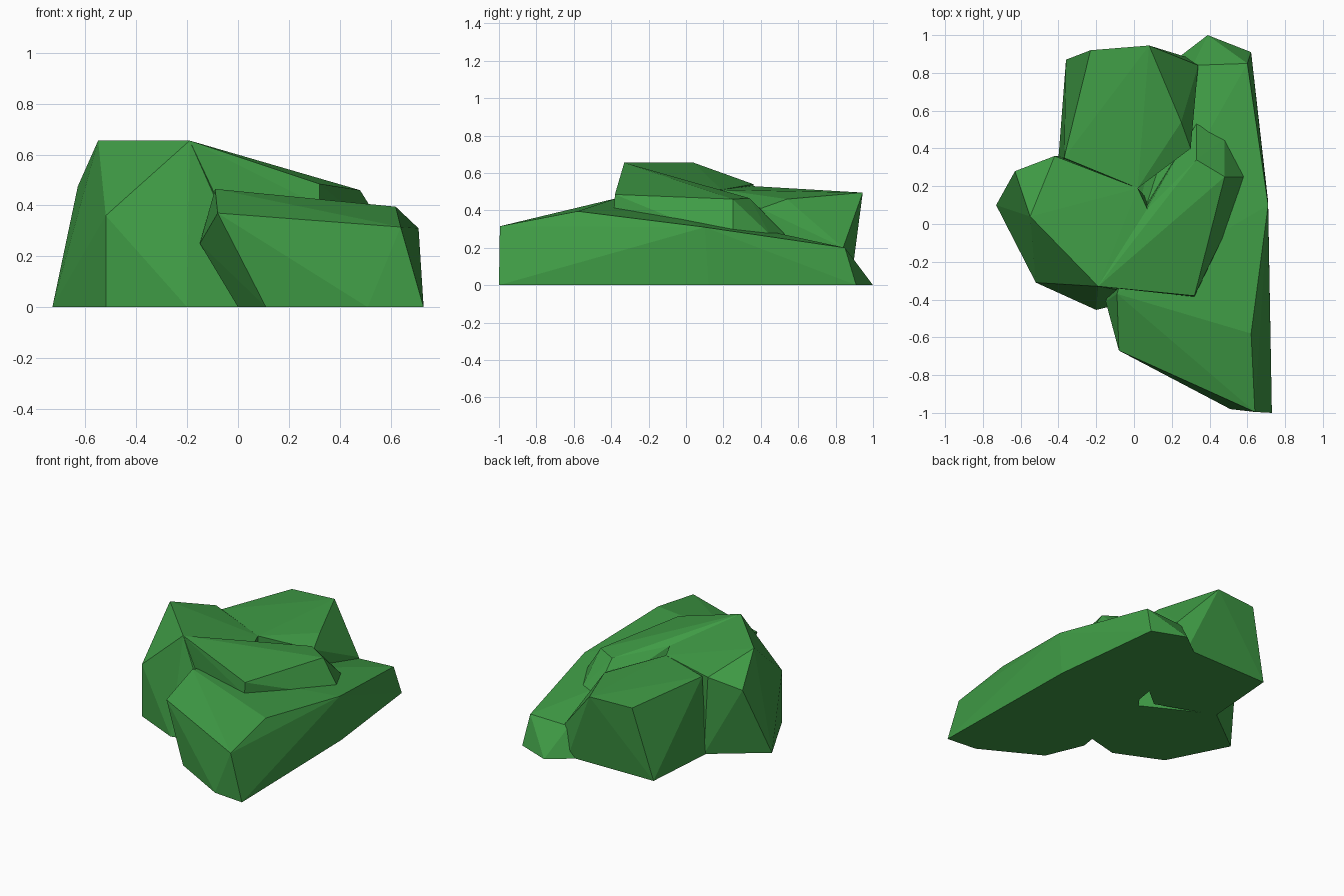
import bpy, bmesh

if "Cube" in bpy.data.objects:
    bpy.data.objects.remove(bpy.data.objects["Cube"])

moss = bpy.data.materials.new("green")
moss.diffuse_color = (0.05, 0.33, 0.06, 1)
moss.use_nodes = True
moss.node_tree.nodes["Principled BSDF"].inputs["Base Color"].default_value = moss.diffuse_color


def lump(name, top, base):
    """Faceted convex boulder from upper corners and a ground outline."""
    bm = bmesh.new()
    for p in top + [(x, y, 0) for x, y in base]:
        bm.verts.new(p)
    res = bmesh.ops.convex_hull(bm, input=bm.verts[:])
    loose = [v for v in bm.verts if not v.link_faces]
    bmesh.ops.delete(bm, geom=loose, context='VERTS')
    bmesh.ops.recalc_face_normals(bm, faces=bm.faces[:])
    me = bpy.data.meshes.new(name)
    bm.to_mesh(me)
    bm.free()
    ob = bpy.data.objects.new(name, me)
    bpy.context.collection.objects.link(ob)
    me.materials.append(moss)
    return ob


# tall left lump, up to the narrow notch on top
main = lump("boulder",
            [(-.63, .28, .475), (-.55, .04, .655), (-.19, -.33, .655), (-.52, -.31, .36),
             (-.42, .36, .54), (.02, .19, .51), (.07, .08, .52)],
            [(-.73, .1), (-.52, -.31), (-.2, -.455), (.1, -.38), (.1, .1), (-.39, .36)])

# sloping right lobe with an upright lip
lobe = lump("right_lobe",
            [(-.19, -.33, .655), (.07, .08, .52), (.32, -.38, .485), (.32, -.385, .40),
             (.48, -.05, .35), (.48, .25, .46), (.58, .25, .30), (.48, .45, .27),
             (.33, .53, .27), (.33, .34, .465)],
            [(-.2, -.30), (.3, -.37), (.5, .0), (.57, .25), (.47, .44), (.33, .5), (.05, .1)])

# rear lump
rear = lump("rear_lump",
            [(-.37, .35, .53), (.02, .19, .51), (.30, .40, .41), (.25, .54, .46),
             (-.23, .92, .49), (.08, .945, .495), (.34, .84, .20), (.34, .84, .06)],
            [(-.40, .35), (-.36, .87), (.29, .88), (.3, .45), (.0, .2)])

# long low lump along the right side
side = lump("side_slab",
            [(-.15, -.41, .25), (-.09, -.37, .465), (-.08, -.67, .37), (.64, -.995, .315),
             (.62, -.58, .395), (.71, .10, .31), (.60, .85, .20), (.31, .84, .19)],
            [(.73, -1), (.51, -.98), (.11, -.76), (.0, -.5), (.71, .12),
             (.62, .91), (.39, 1.0), (.22, .87)])

# merge the lumps into one clean shell
for part in (lobe, rear, side):
    m = main.modifiers.new("union", 'BOOLEAN')
    m.operation = 'UNION'
    m.solver = 'EXACT'
    m.object = part
dg = bpy.context.evaluated_depsgraph_get()
shell = bpy.data.meshes.new_from_object(main.evaluated_get(dg))
main.modifiers.clear()
main.data = shell
for part in (lobe, rear, side):
    bpy.data.objects.remove(part)
